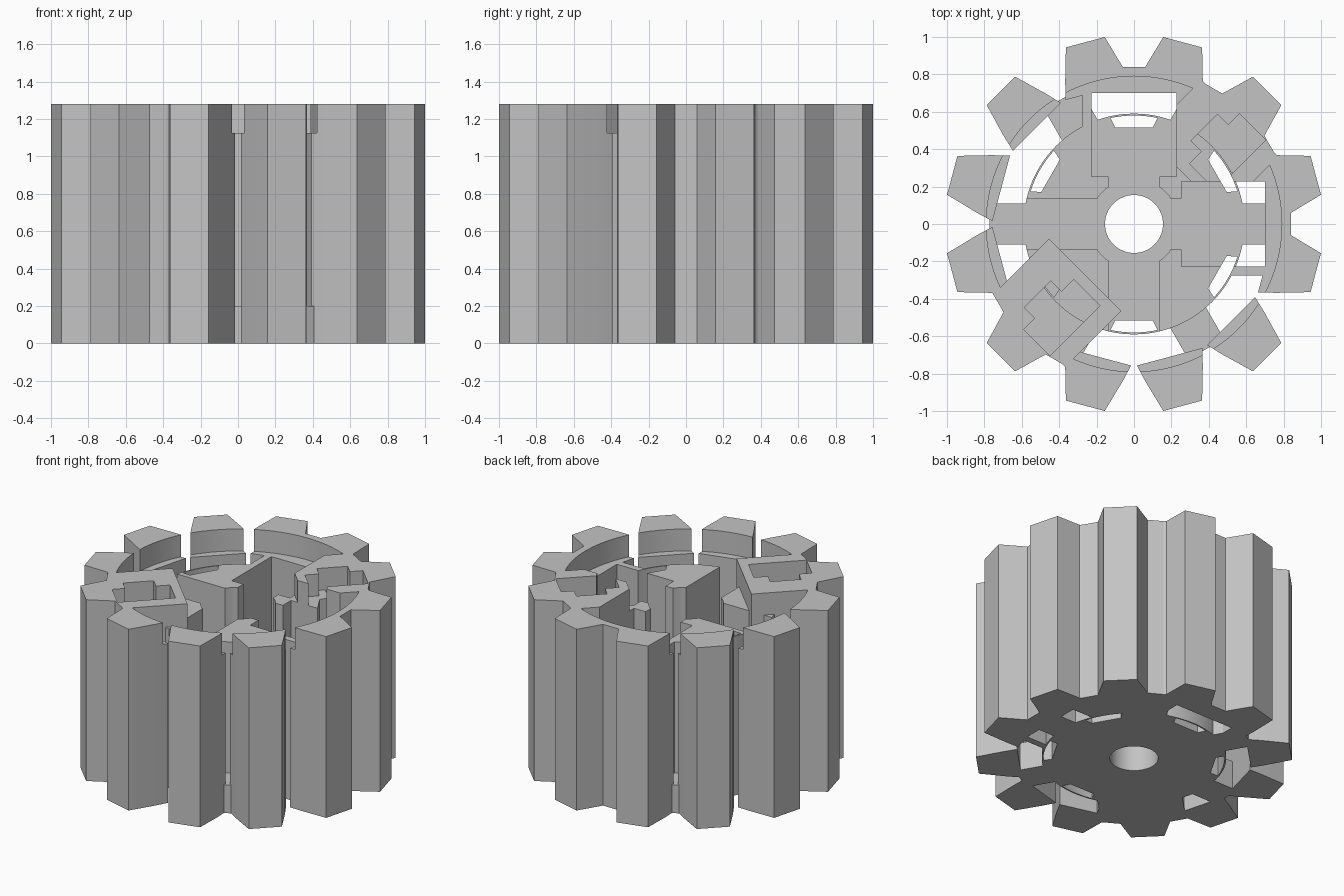
import bpy, bmesh, math
from mathutils import Matrix

TOP, DECK, FLOOR = 1.28, 1.125, 0.2
THROUGH = (-0.1, 1.5)

cube = bpy.data.objects.get("Cube")
if cube:
    bpy.data.objects.remove(cube, do_unlink=True)

grey = bpy.data.materials.new("plain grey")
grey.use_nodes = True
colour = (0.55, 0.55, 0.55, 1)
grey.diffuse_color = colour
for node in grey.node_tree.nodes:
    if node.type == 'BSDF_PRINCIPLED':
        node.inputs["Base Color"].default_value = colour


def prism(name, points, z, angle=0):
    """Extrude an outline between two heights, turned about the z axis."""
    bm = bmesh.new()
    face = bm.faces.new([bm.verts.new((x, y, z[0])) for x, y in points])
    ext = bmesh.ops.extrude_face_region(bm, geom=[face])
    moved = [v for v in ext["geom"] if isinstance(v, bmesh.types.BMVert)]
    bmesh.ops.translate(bm, verts=moved, vec=(0, 0, z[1] - z[0]))
    bmesh.ops.recalc_face_normals(bm, faces=bm.faces)
    bm.transform(Matrix.Rotation(math.radians(angle), 4, 'Z'))
    mesh = bpy.data.meshes.new(name)
    bm.to_mesh(mesh)
    bm.free()
    mesh.materials.append(grey)
    obj = bpy.data.objects.new(name, mesh)
    bpy.context.collection.objects.link(obj)
    return obj


def rect(x0, x1, y0, y1):
    return [(x0, y0), (x1, y0), (x1, y1), (x0, y1)]


def ring(radius, count, start=0):
    return [(radius * math.cos(start + math.tau * i / count),
             radius * math.sin(start + math.tau * i / count)) for i in range(count)]


cutters = []


def cutter(points, z=THROUGH, angle=0):
    obj = prism("cutter", points, z, angle)
    obj.hide_render = True
    cutters.append(obj)
    return obj


def carve(obj, tools):
    bpy.ops.object.select_all(action='DESELECT')
    bpy.context.view_layer.objects.active = obj
    obj.select_set(True)
    for tool in tools:
        mod = obj.modifiers.new("cut", 'BOOLEAN')
        mod.operation = 'DIFFERENCE'
        mod.solver = 'EXACT'
        mod.object = tool
        bpy.ops.object.modifier_apply(modifier=mod.name)
    bpy.ops.object.shade_smooth_by_angle(angle=math.radians(12))


# Toothed outline: twelve teeth, some gaps cut deep into the rim
outline = []
deep = (120, 150, 180, 270, 300, 330)
for a in range(0, 360, 30):
    gap = [(0.84, -0.06), (0.84, 0.06)]
    if a in deep:
        gap[1:1] = [(0.75, -0.012), (0.75, 0.012)]
    tooth = [(1.006, -0.1075), (1.006, 0.1075)]
    for pts, ang in ((gap, a), (tooth, a + 15)):
        c, s = math.cos(math.radians(ang)), math.sin(math.radians(ang))
        outline += [(r * c - t * s, r * s + t * c) for r, t in pts]

# Shared cutters
bore = cutter(ring(0.155, 64))
core = cutter(ring(0.735 / math.cos(math.pi / 12), 12))
recess = cutter(ring(0.79, 128), (DECK, 1.5))
hub_relief = cutter(ring(0.24, 64), (FLOOR, 1.5))
channels = [cutter(rect(-0.7, 0.7, -0.137, 0.137), (FLOOR, 1.5), a) for a in (0, 90)]
head = rect(0.255, 0.70, -0.228, 0.228)
pockets = [cutter(head, (FLOOR, 1.5), a) for a in (0, 90)]
open_pockets = [cutter(head, THROUGH, a) for a in (0, 90)]

# Short curved slots around the hub
half = math.asin(0.125 / 0.58)
arc = [(0.58 * math.cos(half * i / 6), 0.58 * math.sin(half * i / 6))
       for i in range(-6, 7)]
slots = [cutter([(0.515, 0.1), (0.515, -0.1)] + arc, THROUGH, a)
         for a in range(30, 360, 60)]

# Stepped sockets in the two diagonal blocks
socket = [(0.438, -0.18), (0.815, -0.18), (0.815, 0.018), (0.73, 0.018),
          (0.73, 0.1), (0.53, 0.1), (0.53, 0.018), (0.438, 0.018)]
socket_ne = cutter(socket, (1.03, 1.5), 45)
socket_sw = cutter([(r, -t) for r, t in reversed(socket)], (1.03, 1.5), 225)

# Toothed rim
rim = prism("toothed_rim", outline, (0, TOP))
carve(rim, [core, recess, socket_ne, socket_sw])

# Hub split into four quarters by crossing channels
hub = prism("hub_quarters", ring(0.59, 128), (0, DECK))
carve(hub, [bore, hub_relief] + channels + pockets + slots)

# Floor spokes between hub and rim
for a in range(0, 360, 60):
    prism("floor_spoke", rect(0.57, 0.772, -0.11, 0.11), (0, FLOOR), a)

# Walls around the two square pockets
for a in (0, 90):
    wall = prism("pocket_wall", rect(0.45, 0.80, -0.275, 0.275), (0, DECK), a)
    carve(wall, open_pockets + slots)

# Diagonal socket blocks
block = prism("back_left_block", rect(0.378, 0.80, -0.29, 0.29), (0, TOP), 45)
carve(block, open_pockets + [socket_ne] + slots)
block = prism("front_right_block", rect(0.378, 0.80, -0.265, 0.28), (0, TOP), 225)
carve(block, [socket_sw])

for obj in cutters:
    bpy.data.objects.remove(obj, do_unlink=True)
